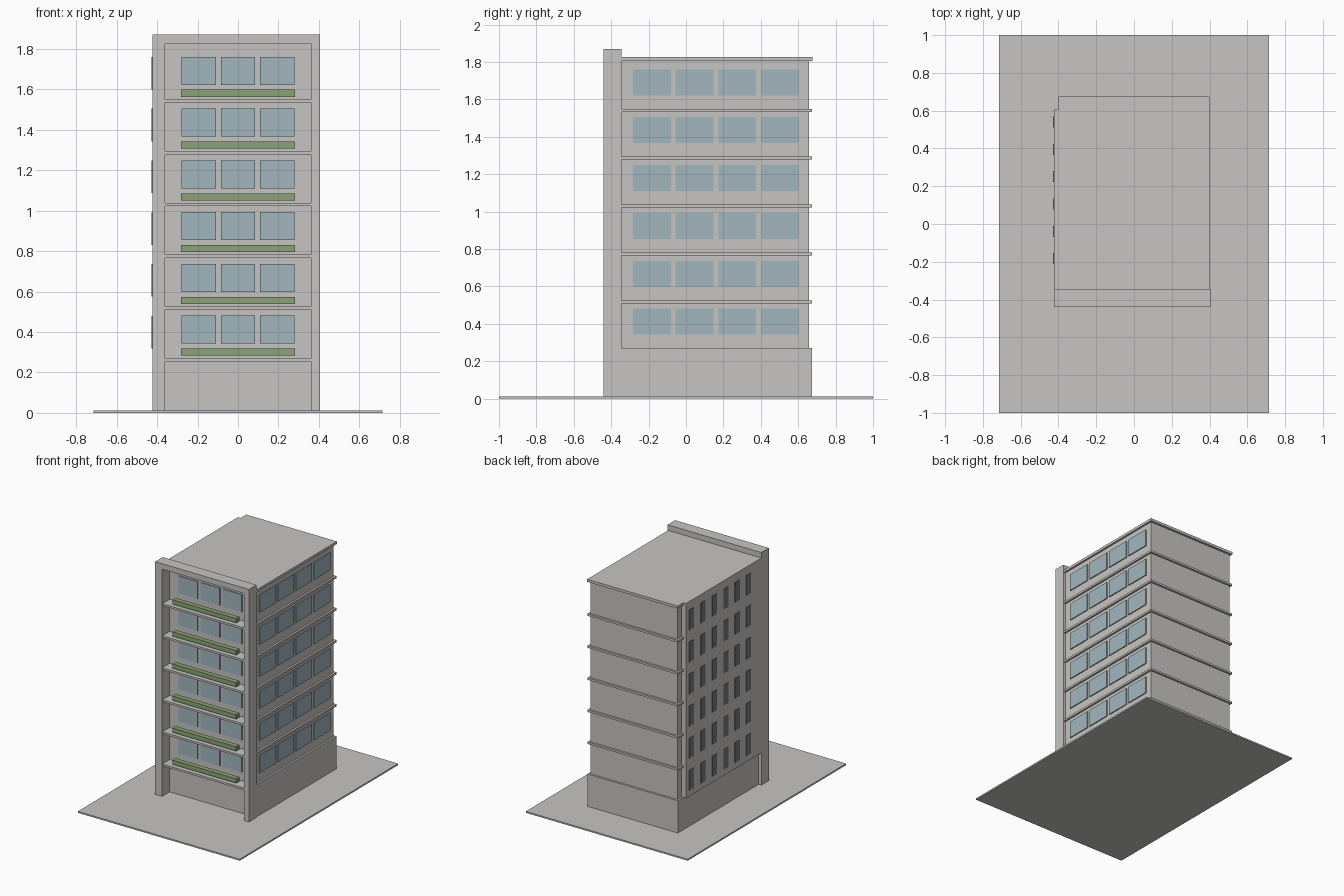
import bpy

cube = bpy.data.objects.get("Cube")
if cube:
    bpy.data.objects.remove(cube, do_unlink=True)


def material(name, r, g, b):
    m = bpy.data.materials.new(name)
    m.diffuse_color = (r, g, b, 1)
    m.use_nodes = True
    m.node_tree.nodes["Principled BSDF"].inputs["Base Color"].default_value = (r, g, b, 1)
    return m


concrete = material("concrete grey", 0.57, 0.56, 0.54)
glass = material("pale blue glass", 0.36, 0.47, 0.52)
foliage = material("planter green", 0.26, 0.37, 0.18)
slit_dark = material("dark slit glass", 0.18, 0.19, 0.2)


def box(name, x, y, z, mat):
    """Axis-aligned block from three (low, high) ranges."""
    corners = [(a, b, c) for c in z for a, b in
               ((x[0], y[0]), (x[1], y[0]), (x[1], y[1]), (x[0], y[1]))]
    faces = [(3, 2, 1, 0), (4, 5, 6, 7)]
    faces += [(i, (i + 1) % 4, (i + 1) % 4 + 4, i + 4) for i in range(4)]
    mesh = bpy.data.meshes.new(name)
    mesh.from_pydata(corners, [], faces)
    mesh.materials.append(mat)
    obj = bpy.data.objects.new(name, mesh)
    bpy.context.collection.objects.link(obj)
    return obj


def span(centre, size):
    return centre - size / 2, centre + size / 2


FLOORS = 6
STEP = 0.256
FIRST = 0.262
TOP = 1.826
WALL_FRONT, FRAME_FRONT = -0.345, -0.44

# Ground plate, base storey and main block
box("ground_plate", (-0.715, 0.715), (-1, 1), (0, 0.012), concrete)
box("base_storey", (-0.4, 0.4), (WALL_FRONT, 0.674), (0.012, 0.27), concrete)
box("main_block", (-0.385, 0.385), (WALL_FRONT, 0.658), (0.27, 1.806), concrete)
box("roof_slab", (-0.4, 0.4), (WALL_FRONT, 0.676), (1.805, TOP), concrete)

# Front frame and the slit-windowed side wall
frame_depth = (FRAME_FRONT, WALL_FRONT)
box("frame_post_right", (-0.424, -0.362), frame_depth, (0.012, TOP), concrete)
box("frame_post_left", (0.362, 0.405), frame_depth, (0.012, TOP), concrete)
box("frame_lintel", (-0.424, 0.405), frame_depth, (TOP, 1.87), concrete)
box("side_wall_panel", (-0.424, -0.385), (WALL_FRONT, 0.605), (0.27, TOP), concrete)

for floor in range(FLOORS):
    level = FIRST + floor * STEP
    slab = span(level, 0.016)
    pane = (level + 0.08, level + 0.219)
    # Floor slab, balcony and planter
    if floor:
        box(f"floor_slab_{floor}", (-0.4, 0.4), (WALL_FRONT, 0.674), slab, concrete)
    box(f"balcony_{floor}", (-0.362, 0.362), (FRAME_FRONT + 0.002, WALL_FRONT), slab, concrete)
    box(f"planter_{floor}", (-0.281, 0.281), (-0.425, -0.385),
        (level + 0.021, level + 0.056), foliage)
    # Front windows
    for i in range(3):
        box(f"front_window_{floor}_{i}", span((i - 1) * 0.195, 0.17),
            (WALL_FRONT - 0.008, WALL_FRONT), pane, glass)
    # Wide side windows
    for i in range(4):
        box(f"side_window_{floor}_{i}", (0.385, 0.393),
            span(-0.182 + i * 0.228, 0.203), pane, glass)
    # Narrow slit windows
    for i in range(6):
        box(f"slit_window_{floor}_{i}", (-0.428, -0.424),
            span(-0.183 + i * 0.1445, 0.058), (level + 0.057, level + 0.218), slit_dark)
